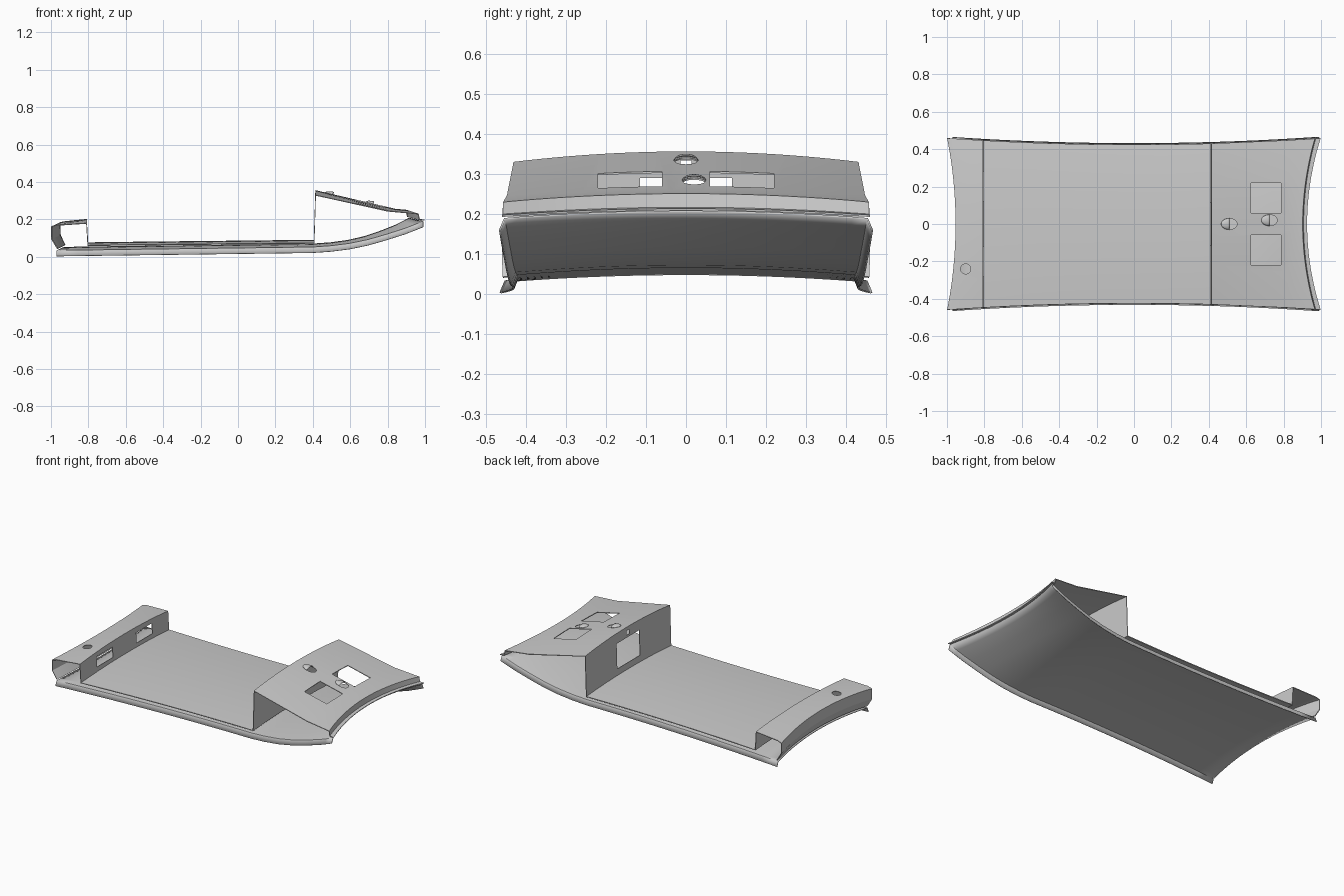
import bpy, bmesh, math
from mathutils import Matrix

if "Cube" in bpy.data.objects:
    bpy.data.objects.remove(bpy.data.objects["Cube"])

N = 24  # steps across the width


def width(x):
    return 0.43 + 0.035 * x * x


def make(name, bm, angle=25):
    me = bpy.data.meshes.new(name)
    bmesh.ops.recalc_face_normals(bm, faces=bm.faces)
    bm.to_mesh(me)
    bm.free()
    ob = bpy.data.objects.new(name, me)
    bpy.context.collection.objects.link(ob)
    bpy.ops.object.select_all(action='DESELECT')
    ob.select_set(True)
    bpy.context.view_layer.objects.active = ob
    bpy.ops.object.shade_smooth_by_angle(angle=math.radians(angle))
    return ob


def skin(bm, rows):
    vs = [[bm.verts.new(p) for p in r] for r in rows]
    for a, b in zip(vs, vs[1:]):
        for i in range(len(a) - 1):
            bm.faces.new((a[i], a[i + 1], b[i + 1], b[i]))


def arch(cx, ex, cz, ez, inset):
    """Row across the width, blended from centre to edge values."""
    w = width(ex) - inset
    row = []
    for i in range(N + 1):
        t = -1 + 2 * i / N
        row.append((cx + (ex - cx) * t * t, w * t, cz + (ez - cz) * t * t))
    return row


def interp(path, x):
    for (x0, z0), (x1, z1) in zip(path, path[1:]):
        if x <= x1:
            return z0 + (z1 - z0) * (x - x0) / (x1 - x0)
    return path[-1][1]


def thicken(ob, t):
    m = ob.modifiers.new("thickness", 'SOLIDIFY')
    m.thickness = t
    m.offset = 0


def cut(ob, bm):
    cutter = make("cutter", bm)
    cutter.hide_render = True
    cutter.hide_viewport = False
    cutter.display_type = 'WIRE'
    bpy.context.view_layer.objects.active = ob
    for m in list(ob.modifiers):
        bpy.ops.object.modifier_apply(modifier=m.name)
    m = ob.modifiers.new("opening", 'BOOLEAN')
    m.operation = 'DIFFERENCE'
    m.solver = 'EXACT'
    m.object = cutter
    bpy.ops.object.modifier_apply(modifier=m.name)
    bpy.data.objects.remove(cutter)


def box(x0, x1, y0, y1, z0, z1):
    bm = bmesh.new()
    bmesh.ops.create_cube(bm, size=1, matrix=Matrix.Translation(
        ((x0 + x1) / 2, (y0 + y1) / 2, (z0 + z1) / 2))
        @ Matrix.Diagonal((x1 - x0, y1 - y0, z1 - z0, 1)))
    return bm


def tube(x, y, z, rx, ry, h):
    bm = bmesh.new()
    bmesh.ops.create_cone(bm, cap_ends=True, segments=24, radius1=1, radius2=1, depth=h,
                          matrix=Matrix.Translation((x, y, z)) @ Matrix.Diagonal((rx, ry, 1, 1)))
    return bm


# Lower hull: arched sheet, upswept nose, turned-down side lips
keel = [(-0.97, 0.032), (0.4, 0.05), (0.5, 0.057), (0.6, 0.07), (0.7, 0.091),
        (0.8, 0.12), (0.9, 0.152), (0.99, 0.188)]
rows = []
xs = [-0.97 + i * 1.37 / 12 for i in range(13)] + [0.4 + i * 0.59 / 12 for i in range(1, 13)]
for ex in xs:
    ez = interp(keel, ex)
    cx = ex - 0.075 * max(0, (ex - 0.4) / 0.59) ** 2 + 0.04 * max(0, (-ex - 0.6) / 0.37) ** 2
    row = arch(cx, ex, ez + 0.018, ez, 0.012)
    w = width(ex)
    rows.append([(ex, -w, ez - 0.029)] + row + [(ex, w, ez - 0.029)])
bm = bmesh.new()
skin(bm, rows)
hull = make("lower_hull", bm)
thicken(hull, 0.005)

# Upper shell: one folded sheet (rear box, floor pan, front wall, sloping deck, nose rim)
stations = [  # centre x, edge x, centre z, edge z
    (-0.925, -0.965, 0.062, 0.042), (-0.95, -0.997, 0.115, 0.095), (-0.952, -0.997, 0.182, 0.160),
    (-0.93, -0.97, 0.187, 0.168), (-0.81, -0.81, 0.200, 0.178), (-0.803, -0.803, 0.075, 0.060),
    (0.407, 0.407, 0.088, 0.072), (0.415, 0.415, 0.354, 0.328), (0.84, 0.80, 0.254, 0.244),
    (0.90, 0.965, 0.249, 0.228), (0.905, 0.97, 0.215, 0.198), (0.925, 0.998, 0.211, 0.195)]
rows = []
for k, s in enumerate(stations):
    rows.append(arch(*s, 0.006))
    if k == 5:  # keep the long floor following the waisted outline
        n = stations[6]
        for j in range(1, 10):
            rows.append(arch(*[a + (b - a) * j / 10 for a, b in zip(s, n)], 0.006))
bm = bmesh.new()
skin(bm, rows)
shell = make("upper_shell", bm)
thicken(shell, 0.005)

# Openings: deck windows and rear wall slots (mirrored), doorway, small slot, filler hole
for s in (-1, 1):
    cut(shell, box(0.625, 0.785, *sorted((s * 0.06, s * 0.22)), 0.2, 0.45))
    cut(shell, box(-0.83, -0.78, *sorted((s * 0.12, s * 0.28)), 0.1, 0.165))
cut(shell, box(0.38, 0.44, -0.115, 0.115, 0.13, 0.29))
cut(shell, box(0.39, 0.43, -0.014, 0.014, 0.305, 0.333))
cut(shell, tube(-0.9, -0.24, 0.19, 0.027, 0.027, 0.08))

# Deck vents: oval opening with a small hood over its rear half
for name, x, y in (("upper_vent_hood", 0.505, 0.0), ("lower_vent_hood", 0.72, 0.02)):
    z = 0.354 - 0.235 * (x - 0.415)
    cut(shell, tube(x + 0.012, y, z, 0.034, 0.028, 0.08))
    rows = []
    for i in range(7):
        r = math.sin(max(0.05, i / 6 * math.pi / 2))
        px = -0.045 * math.cos(i / 6 * math.pi / 2)
        rows.append([(px, -0.03 * r * math.cos(a * math.pi / 10),
                      0.013 * r * math.sin(a * math.pi / 10)) for a in range(11)])
    bm = bmesh.new()
    skin(bm, rows)
    hood = make(name, bm, 40)
    hood.location = (x + 0.005, y, z)
    hood.rotation_euler.y = 0.23
    thicken(hood, 0.002)

# Restore crisp folds on the finished shell
bpy.ops.object.select_all(action='DESELECT')
shell.select_set(True)
bpy.context.view_layer.objects.active = shell
bpy.ops.object.shade_smooth_by_angle(angle=math.radians(20))
